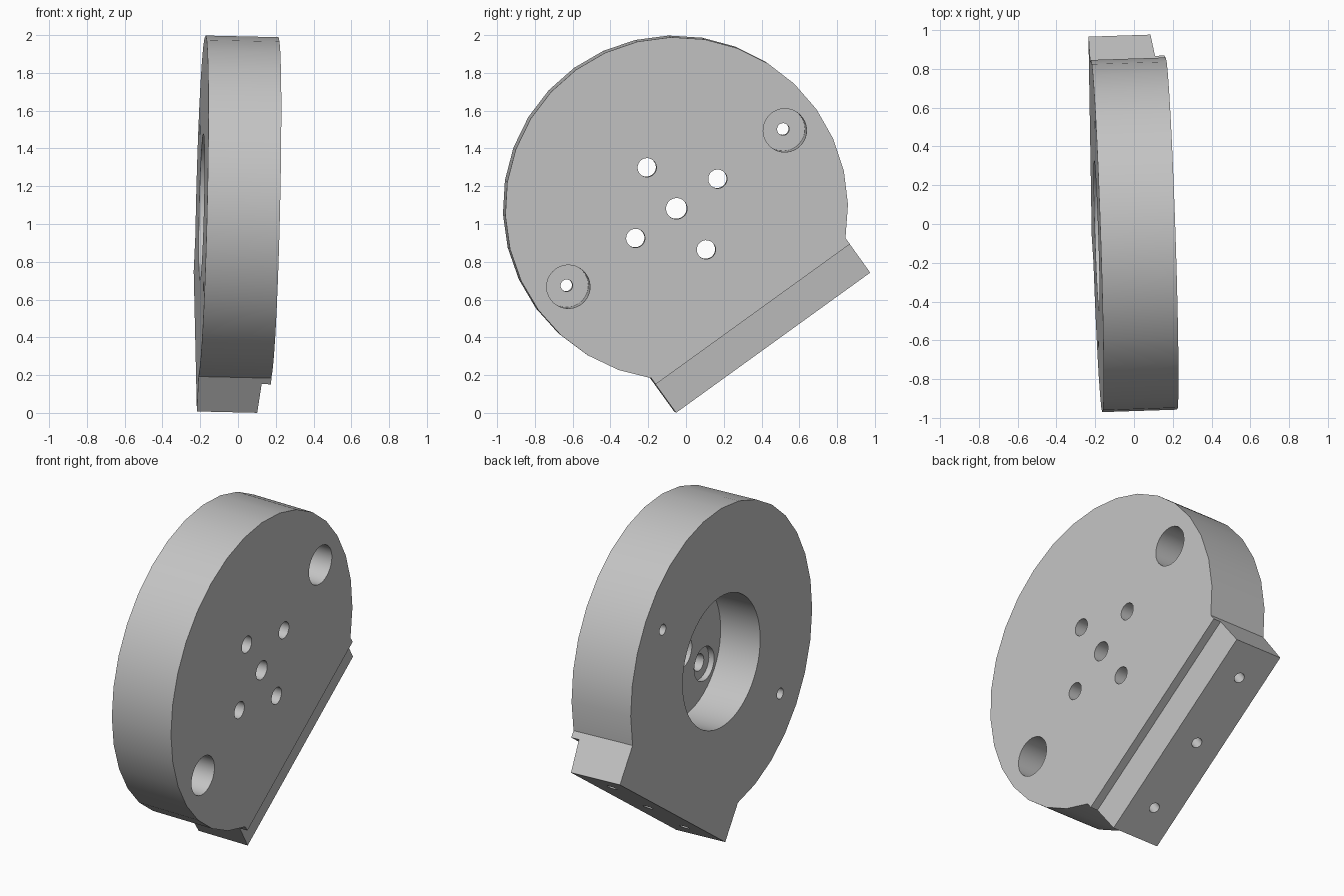
import bpy, bmesh, math
from mathutils import Matrix, Vector

cube = bpy.data.objects.get("Cube")
if cube:
    bpy.data.objects.remove(cube, do_unlink=True)

# Part frame: X = disc axis, Y = along the foot, Z = away from the foot
HALF, R = 0.193, 0.908           # half thickness, disc radius
FOOT_U, FOOT_Z = 0.634, -0.878   # half length and underside of the foot

grey = bpy.data.materials.new("grey metal")
grey.use_nodes = True
colour = (0.55, 0.55, 0.55, 1)
grey.diffuse_color = colour
grey.node_tree.nodes["Principled BSDF"].inputs["Base Color"].default_value = colour


def prism(name, points, direction):
    """Solid made by extruding a closed 3D outline."""
    bm = bmesh.new()
    face = bm.faces.new([bm.verts.new(p) for p in points])
    ext = bmesh.ops.extrude_face_region(bm, geom=[face])
    verts = [v for v in ext["geom"] if isinstance(v, bmesh.types.BMVert)]
    bmesh.ops.translate(bm, vec=direction, verts=verts)
    bmesh.ops.recalc_face_normals(bm, faces=bm.faces)
    mesh = bpy.data.meshes.new(name)
    bm.to_mesh(mesh)
    bm.free()
    mesh.materials.append(grey)
    obj = bpy.data.objects.new(name, mesh)
    bpy.context.collection.objects.link(obj)
    return obj


def cut(body, cutter):
    """Subtract the cutter for good, then discard it."""
    cutter.hide_render = True
    mod = body.modifiers.new("cut", "BOOLEAN")
    mod.operation, mod.solver, mod.object = "DIFFERENCE", "EXACT", cutter
    bpy.ops.object.modifier_apply(modifier=mod.name)
    bpy.data.objects.remove(cutter, do_unlink=True)


def circle(r, n):
    return [(r * math.cos(2 * math.pi * i / n), r * math.sin(2 * math.pi * i / n)) for i in range(n)]


def drill(body, u, w, r, x0, x1, n=24):
    """Round hole along the disc axis."""
    pts = [(x0, u + a, w + b) for a, b in circle(r, n)]
    cut(body, prism("hole_cutter", pts, (x1 - x0, 0, 0)))


# Disc and foot as one outline: 24-segment arc closed by the foot
start = -math.acos(FOOT_U / R)
sweep = math.pi - 2 * start
outline = [(-HALF, R * math.cos(start + sweep * i / 24), R * math.sin(start + sweep * i / 24))
           for i in range(25)]
outline += [(-HALF, -FOOT_U, FOOT_Z), (-HALF, FOOT_U, FOOT_Z)]
body = prism("mounting_disc", outline, (2 * HALF, 0, 0))
bpy.context.view_layer.objects.active = body
body.select_set(True)

# Stepped, slightly sloping relief along the foot
step = [(0.4, -0.69), (0.143, -0.69), (0.116, -1.0), (0.4, -1.0)]
cut(body, prism("step_cutter", [(x, -0.9, z) for x, z in step], (0, 1.8, 0)))

# Large round recess in the back
FLOOR = 0.065
drill(body, 0, 0, 0.388, -0.4, FLOOR, 48)

# Centre hole and four bolt holes, counterbored from the recess floor
for u, w, r in [(0, 0, 0.056), (0.268, 0, 0.05), (-0.268, 0, 0.05), (0, 0.268, 0.05), (0, -0.268, 0.05)]:
    drill(body, u, w, 0.1, FLOOR - 0.05, FLOOR + 0.035)
    drill(body, u, w, r, 0, 0.4)

# Two deep counterbored screw holes in the front face
for u in (-0.707, 0.707):
    drill(body, u, 0, 0.115, HALF - 0.28, 0.4, 32)
    drill(body, u, 0, 0.032, -0.4, 0.0)

# Three screw holes in the underside of the foot
for u in (-0.437, 0, 0.437):
    pts = [(-0.033 + a, u + b, -1.0) for a, b in circle(0.03, 24)]
    cut(body, prism("foot_hole_cutter", pts, (0, 0, 0.37)))

bpy.ops.object.shade_smooth_by_angle(angle=math.radians(30))

# Place the part: foot tilted about 36 degrees, axis slightly off x
axis = Vector((1, 0.033, -0.023)).normalized()
tilt = math.radians(35.8)
along = Vector((0, math.cos(tilt), math.sin(tilt)))
along = (along - axis * along.dot(axis)).normalized()
up = axis.cross(along)
turn = Matrix((axis, along, up)).transposed().to_4x4()
body.data.transform(Matrix.Translation((0.0, -0.056, 1.086)) @ turn)
body.data.update()
